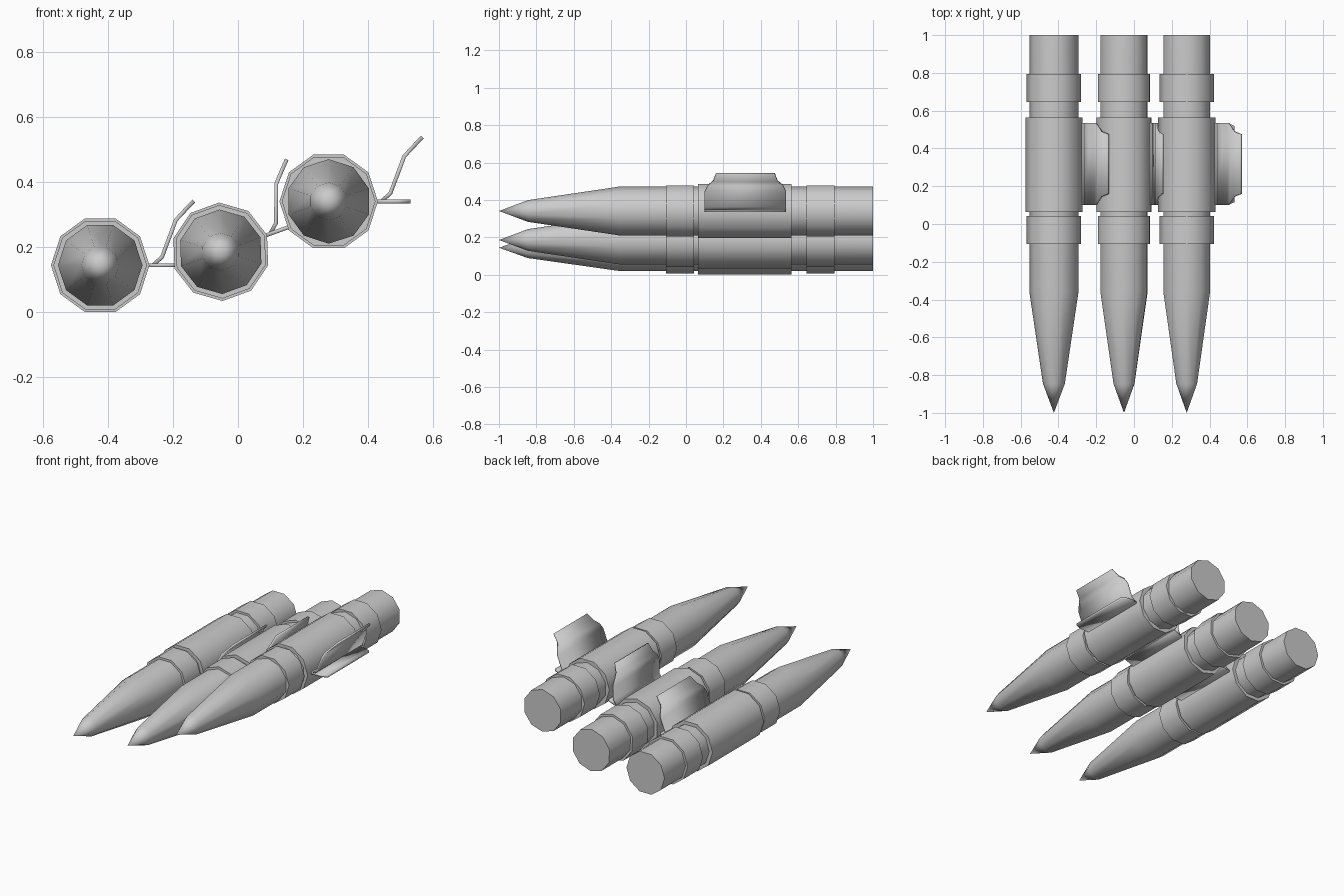
import bpy, bmesh
from math import cos, sin, pi, radians

if "Cube" in bpy.data.objects:
    bpy.data.objects.remove(bpy.data.objects["Cube"])

SIDES = 10


def finish(bm, name, angle=40):
    bmesh.ops.recalc_face_normals(bm, faces=bm.faces[:])
    mesh = bpy.data.meshes.new(name)
    bm.to_mesh(mesh)
    bm.free()
    obj = bpy.data.objects.new(name, mesh)
    bpy.context.collection.objects.link(obj)
    bpy.ops.object.select_all(action='DESELECT')
    obj.select_set(True)
    bpy.context.view_layer.objects.active = obj
    bpy.ops.object.shade_smooth_by_angle(angle=radians(angle))
    return obj


def lathe(name, profile, centre, turn):
    """Ten-sided solid along y from (y, radius) points; radius 0 makes a tip."""
    bm = bmesh.new()
    rings = []
    for y, r in profile:
        n = SIDES if r > 0 else 1
        rings.append([bm.verts.new((r * cos(turn + 2 * pi * i / SIDES), y,
                                    r * sin(turn + 2 * pi * i / SIDES))) for i in range(n)])
    for a, b in zip(rings, rings[1:]):
        for i in range(SIDES):
            j = (i + 1) % SIDES
            if len(a) == 1:
                bm.faces.new((a[0], b[i], b[j]))
            else:
                bm.faces.new((a[i], a[j], b[j], b[i]))
    for ring in (rings[0], rings[-1]):
        if len(ring) > 1:
            bm.faces.new(ring)
    obj = finish(bm, name)
    obj.location = centre
    return obj


def plate(name, stations, centre, turn):
    """Thin bent plate through (x, z, y_front, y_back) stations."""
    bm = bmesh.new()
    rows = [(bm.verts.new((x, y0, z)), bm.verts.new((x, y1, z))) for x, z, y0, y1 in stations]
    for a, b in zip(rows, rows[1:]):
        bm.faces.new((a[0], a[1], b[1], b[0]))
    obj = finish(bm, name, 20)
    obj.location = centre
    obj.rotation_euler = (0, -turn, 0)
    mod = obj.modifiers.new("thickness", 'SOLIDIFY')
    mod.thickness = 0.012
    mod.offset = 0
    return obj


# Profiles shared by every round
BODY = [(-1, 0), (-0.845, 0.058), (-0.36, 0.13), (1, 0.13)]
BANDS = {
    "front_ring": (-0.107, 0.043, 0.144),
    "link_sleeve": (0.064, 0.564, 0.1515),
    "rear_ring": (0.645, 0.795, 0.144),
}
FLAP = [(0.14, 0, 0.1, 0.535), (0.215, 0, 0.1, 0.535), (0.252, 0, 0.115, 0.52)]
ARM = [(0.162, 0, 0.1, 0.535), (0.19, 0.025, 0.1, 0.535), (0.22, 0.105, 0.1, 0.535),
       (0.232, 0.138, 0.118, 0.517), (0.252, 0.16, 0.145, 0.49), (0.288, 0.198, 0.16, 0.475)]

# Centre, link angle and body angle of each round
ROUNDS = [
    ("left", (-0.424, 0, 0.1445), 0, 0),
    ("middle", (-0.053, 0, 0.186), 20, 20),
    ("right", (0.279, 0, 0.341), 0, 18),
]

for side, centre, link_deg, body_deg in ROUNDS:
    turn = radians(link_deg)
    lathe(side + "_round_body", BODY, centre, radians(body_deg))
    for part, (y0, y1, r) in BANDS.items():
        lathe(f"{side}_{part}", [(y0, r), (y1, r)], centre, turn)
    plate(side + "_link_flap", FLAP, centre, turn)
    plate(side + "_link_arm", ARM, centre, turn)
